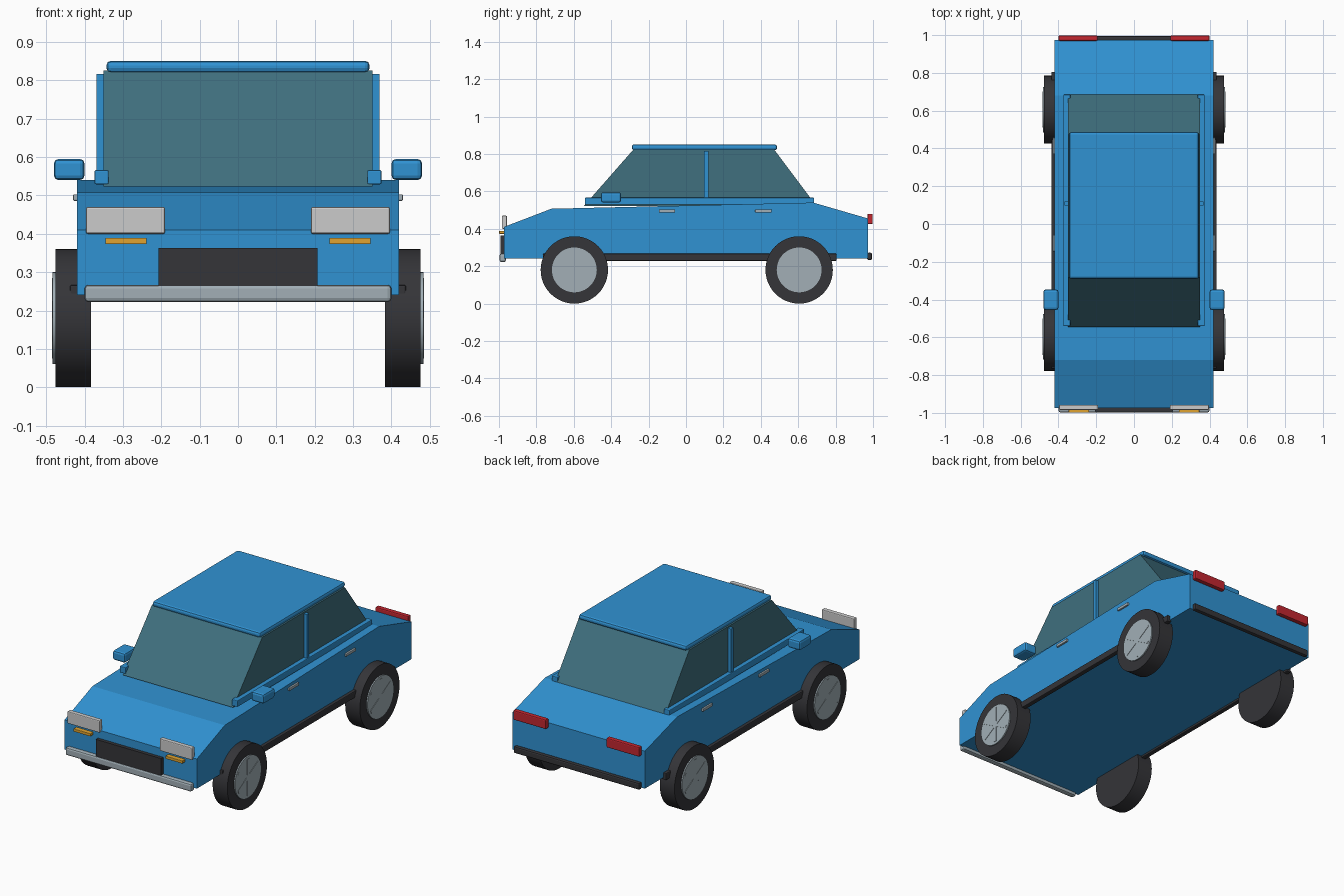
import bpy, bmesh, math
from mathutils import Matrix

if "Cube" in bpy.data.objects:
    bpy.data.objects.remove(bpy.data.objects["Cube"])


def mat(name, r, g, b):
    m = bpy.data.materials.new(name)
    m.diffuse_color = (r, g, b, 1)
    m.use_nodes = True
    m.node_tree.nodes["Principled BSDF"].inputs["Base Color"].default_value = m.diffuse_color
    return m


BLUE = mat("blue paint", 0.03, 0.29, 0.65)
GLASS = mat("glass", 0.05, 0.16, 0.21)
DARK = mat("dark rubber", 0.035, 0.035, 0.04)
METAL = mat("metal", 0.36, 0.43, 0.47)
LAMP = mat("lamp white", 0.72, 0.72, 0.75)
RED = mat("red", 0.55, 0.02, 0.03)
AMBER = mat("amber", 0.75, 0.37, 0.03)


def finish(bm, name, material, bevel=0, segments=2):
    bmesh.ops.recalc_face_normals(bm, faces=bm.faces)
    me = bpy.data.meshes.new(name)
    bm.to_mesh(me)
    bm.free()
    ob = bpy.data.objects.new(name, me)
    bpy.context.collection.objects.link(ob)
    me.materials.append(material)
    if bevel:
        mod = ob.modifiers.new("bevel", "BEVEL")
        mod.width, mod.segments = bevel, segments
    return ob


def box(name, x, y, z, material, bevel=0):
    """Box from (min, max) ranges."""
    bm = bmesh.new()
    lo, hi = zip(x, y, z)
    size = [b - a for a, b in zip(lo, hi)]
    mid = [(a + b) / 2 for a, b in zip(lo, hi)]
    bmesh.ops.create_cube(bm, size=1, matrix=Matrix.Translation(mid) @ Matrix.Diagonal((*size, 1)))
    return finish(bm, name, material, bevel)


def pair(name, x, y, z, material, bevel=0):
    """Same box on both sides of the car."""
    box(name + "_right", x, y, z, material, bevel)
    box(name + "_left", (-x[1], -x[0]), y, z, material, bevel)


def extrude_profile(name, pts, half, material):
    """Side profile (y, z) extruded across the width."""
    bm = bmesh.new()
    face = bm.faces.new([bm.verts.new((-half, y, z)) for y, z in pts])
    new = bmesh.ops.extrude_face_region(bm, geom=[face])["geom"]
    verts = [v for v in new if isinstance(v, bmesh.types.BMVert)]
    bmesh.ops.translate(bm, verts=verts, vec=(2 * half, 0, 0))
    return finish(bm, name, material)


def disc(name, x0, x1, y, z, r, material, bevel=0):
    bm = bmesh.new()
    m = Matrix.Translation(((x0 + x1) / 2, y, z)) @ Matrix.Rotation(math.pi / 2, 4, "Y")
    bmesh.ops.create_cone(bm, cap_ends=True, segments=48, radius1=r, radius2=r,
                          depth=abs(x1 - x0), matrix=m)
    ob = finish(bm, name, material, bevel)
    if bevel:
        ob.modifiers["bevel"].limit_method = "ANGLE"
    bpy.context.view_layer.objects.active = ob
    ob.select_set(True)
    bpy.ops.object.shade_smooth_by_angle(angle=math.radians(30))
    ob.select_set(False)


# Body and cabin
extrude_profile("body", [(-0.973, 0.24), (-0.973, 0.41), (-0.72, 0.507), (0.68, 0.54),
                         (0.973, 0.455), (0.973, 0.24)], 0.42, BLUE)
extrude_profile("cabin_glass", [(-0.545, 0.523), (-0.28, 0.825), (0.47, 0.825),
                                (0.697, 0.523)], 0.35, GLASS)
box("roof", (-0.343, 0.343), (-0.29, 0.487), (0.82, 0.851), BLUE, 0.012)

# Side trim
pair("window_sill", (0.337, 0.374), (-0.54, 0.685), (0.529, 0.566), BLUE, 0.004)
pair("door_pillar", (0.34, 0.369), (0.097, 0.119), (0.53, 0.816), BLUE)
pair("side_skirt", (0.41, 0.438), (-0.765, 0.805), (0.228, 0.267), DARK, 0.005)
pair("front_door_handle", (0.415, 0.43), (-0.145, -0.058), (0.486, 0.503), METAL, 0.003)
pair("rear_door_handle", (0.415, 0.43), (0.37, 0.457), (0.486, 0.503), METAL, 0.003)
pair("wing_mirror", (0.4, 0.48), (-0.455, -0.347), (0.54, 0.595), BLUE, 0.012)

# Front end
pair("headlight", (0.19, 0.396), (-0.984, -0.957), (0.4, 0.47), LAMP, 0.005)
pair("indicator", (0.238, 0.346), (-0.999, -0.965), (0.373, 0.389), AMBER, 0.002)
box("grille", (-0.207, 0.207), (-0.993, -0.96), (0.263, 0.363), DARK)
box("front_bumper", (-0.4, 0.4), (-0.997, -0.963), (0.222, 0.267), METAL, 0.01)

# Rear end
pair("tail_light", (0.192, 0.4), (0.97, 0.998), (0.425, 0.48), RED, 0.006)
box("rear_bumper", (-0.4, 0.4), (0.968, 0.995), (0.233, 0.272), DARK, 0.008)

# Wheels with rim and three crossing spoke bars
for end, y in (("front", -0.597), ("rear", 0.605)):
    for side, s in (("right", 1), ("left", -1)):
        tag = f"{end}_{side}"
        disc("tyre_" + tag, s * 0.383, s * 0.476, y, 0.18, 0.18, DARK)
        disc("rim_" + tag, s * 0.46, s * 0.483, y, 0.18, 0.12, METAL)
        bm = bmesh.new()
        for k in range(3):
            m = (Matrix.Translation((s * 0.48, y, 0.18))
                 @ Matrix.Rotation(math.radians(30 + 60 * k), 4, "X")
                 @ Matrix.Diagonal((0.01, 0.21, 0.018, 1)))
            bmesh.ops.create_cube(bm, size=1, matrix=m)
        finish(bm, "spokes_" + tag, METAL)
